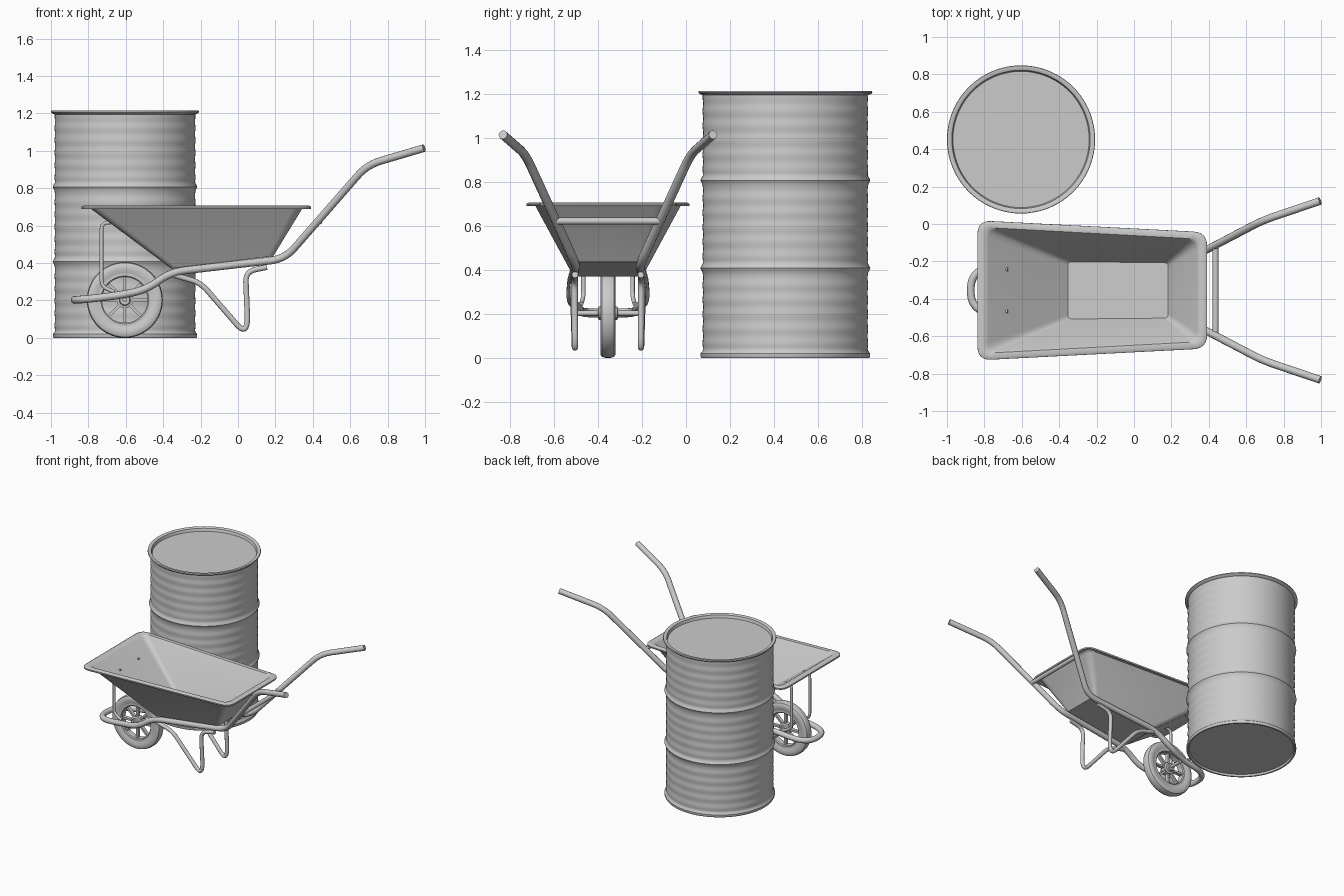
import bpy, bmesh, math
from mathutils import Vector, Matrix

if "Cube" in bpy.data.objects:
    bpy.data.objects.remove(bpy.data.objects["Cube"])

YC = -0.355            # centre line of the wheelbarrow
WHEEL = (-0.605, YC, 0.203)


def finish(name, bm, angle=35):
    bmesh.ops.recalc_face_normals(bm, faces=bm.faces)
    me = bpy.data.meshes.new(name)
    bm.to_mesh(me)
    bm.free()
    me.shade_smooth()
    me.set_sharp_from_angle(angle=math.radians(angle))
    ob = bpy.data.objects.new(name, me)
    bpy.context.collection.objects.link(ob)
    return ob


def loft(bm, rings, closed=False):
    n = len(rings[0])
    pairs = list(zip(rings, rings[1:])) + ([(rings[-1], rings[0])] if closed else [])
    for a, b in pairs:
        for i in range(n):
            j = (i + 1) % n
            bm.faces.new((a[i], a[j], b[j], b[i]))


def lathe(name, profile, centre, segs=64, along_y=False, closed=False):
    """Spin (radius, height) points; open profiles get end caps."""
    bm = bmesh.new()
    rings = [[bm.verts.new((r * math.cos(2 * math.pi * k / segs),
                            r * math.sin(2 * math.pi * k / segs), z))
              for k in range(segs)] for r, z in profile]
    loft(bm, rings, closed)
    if not closed:
        bm.faces.new(rings[0])
        bm.faces.new(rings[-1])
    if along_y:
        bm.transform(Matrix.Rotation(math.pi / 2, 4, 'X'))
    bm.transform(Matrix.Translation(centre))
    return finish(name, bm)


def fillet(pts, r, closed=False, steps=6):
    """Round the corners of a path."""
    pts = [Vector(p) for p in pts]
    n = len(pts)
    out = []
    for i, p in enumerate(pts):
        if not closed and i in (0, n - 1):
            out.append(p)
            continue
        a, b = pts[i - 1] - p, pts[(i + 1) % n] - p
        a = p + a.normalized() * min(r, a.length * 0.48)
        b = p + b.normalized() * min(r, b.length * 0.48)
        for k in range(steps + 1):
            t = k / steps
            out.append(a * (1 - t) ** 2 + p * 2 * t * (1 - t) + b * t * t)
    return out


def tube(name, pts, radius, bend=0.06):
    """Sweep a round section along a path given relative to the centre line."""
    path = [p + Vector((0, YC, 0)) for p in fillet(pts, bend)]
    cu = bpy.data.curves.new(name + "_path", 'CURVE')
    cu.dimensions = '3D'
    cu.bevel_depth = radius
    cu.bevel_resolution = 4
    cu.use_fill_caps = True
    sp = cu.splines.new('POLY')
    sp.points.add(len(path) - 1)
    for q, p in zip(sp.points, path):
        q.co = (*p, 1)
    tmp = bpy.data.objects.new(name + "_path", cu)
    bpy.context.collection.objects.link(tmp)
    bpy.context.view_layer.update()
    bm = bmesh.new()
    me = tmp.to_mesh()
    bm.from_mesh(me)
    tmp.to_mesh_clear()
    bpy.data.objects.remove(tmp)
    return finish(name, bm, 50)


def flip(pts):
    return [(x, -y, z) for x, y, z in pts]


# Oil drum: bottom chime, corrugated wall with two ribs, recessed lid
drum = [(0.02, 0.014), (0.366, 0.014), (0.371, 0.0), (0.382, 0.0), (0.386, 0.008),
        (0.386, 0.02), (0.376, 0.032)]
for k in range(1, 113):
    z = 0.032 + k * 0.0102
    r = 0.3755 + 0.0015 * math.cos(2 * math.pi * z / 0.066)
    for rib in (0.41, 0.81):
        r += 0.011 * math.exp(-((z - rib) / 0.013) ** 2)
    drum.append((r, z))
drum += [(0.376, 1.195), (0.391, 1.201), (0.396, 1.207), (0.394, 1.215), (0.376, 1.215),
         (0.37, 1.211), (0.364, 1.19), (0.02, 1.19)]
lathe("oil_drum", drum, (-0.604, 0.452, 0), 72)


# Tray: lofted rounded trapezoids, from the sloping floor up to the rolled rim
def tray_ring(bm, x0, x1, h0, h1, z0, z1, r):
    loop = [(x0, -h0, z0), (x1, -h1, z1), (x1, h1, z1), (x0, h0, z0)]
    return [bm.verts.new(p + Vector((0, YC, 0))) for p in fillet(loop, r, True)]


bm = bmesh.new()
rings = [tray_ring(bm, *a) for a in (
    (-0.355, 0.185, 0.155, 0.150, 0.375, 0.440, 0.025),
    (-0.370, 0.192, 0.163, 0.156, 0.386, 0.450, 0.030),
    (-0.780, 0.338, 0.328, 0.268, 0.690, 0.690, 0.050),
    (-0.795, 0.350, 0.338, 0.276, 0.701, 0.701, 0.055),
    (-0.822, 0.378, 0.361, 0.298, 0.704, 0.704, 0.065),
    (-0.833, 0.387, 0.370, 0.307, 0.699, 0.699, 0.070),
    (-0.833, 0.387, 0.370, 0.307, 0.690, 0.690, 0.070))]
loft(bm, rings)
bm.faces.new(rings[0])
tray = finish("tray", bm, 40)
sol = tray.modifiers.new("sheet", 'SOLIDIFY')
sol.thickness = 0.008
sol.offset = 0

# Main frame: one tube from handle, round the wheel, to the other handle
side = [(0.995, 0.478, 1.015), (0.69, 0.375, 0.925), (0.25, 0.145, 0.422),
        (-0.36, 0.165, 0.352), (-0.49, 0.172, 0.258), (-0.63, 0.135, 0.228),
        (-0.80, 0.125, 0.208), (-0.873, 0.065, 0.203)]
tube("handle_frame", side + flip(side)[::-1], 0.0205, 0.08)
tube("handle_crossbar", [(0.436, -0.235, 0.622), (0.436, 0.235, 0.622)], 0.016)

# Legs and front tray stays, one per side
leg = [(-0.34, 0.162, 0.335), (-0.20, 0.158, 0.295), (0.025, 0.15, 0.035),
       (0.052, 0.15, 0.07), (0.040, 0.152, 0.355), (0.155, 0.15, 0.378)]
stay = [(-0.66, 0.122, 0.245), (-0.73, 0.112, 0.275), (-0.73, 0.112, 0.612),
        (-0.675, 0.112, 0.618)]
for tag, f in (("left", list), ("right", flip)):
    tube(tag + "_leg", f(leg), 0.0145, 0.055)
    tube(tag + "_tray_stay", f(stay), 0.010, 0.035)

# Wheel: tyre, rim, hub, axle and spokes
lathe("tyre", [(0.143, -0.028), (0.165, -0.035), (0.188, -0.034), (0.198, -0.028),
               (0.203, -0.012), (0.203, 0.012), (0.198, 0.028), (0.188, 0.034),
               (0.165, 0.035), (0.143, 0.028)], WHEEL, 56, True, True)
lathe("wheel_rim", [(0.122, -0.022), (0.128, -0.028), (0.145, -0.028), (0.145, 0.028),
                    (0.128, 0.028), (0.122, 0.022)], WHEEL, 56, True, True)
lathe("hub", [(0.026, -0.045), (0.030, -0.040), (0.030, -0.024), (0.044, -0.020),
              (0.044, 0.020), (0.030, 0.024), (0.030, 0.040), (0.026, 0.045)],
      WHEEL, 32, True)
lathe("axle", [(0.012, -0.14), (0.012, 0.14)], WHEEL, 20, True)
bm = bmesh.new()
for k in range(8):
    m = (Matrix.Translation(WHEEL) @ Matrix.Rotation(k * math.pi / 4, 4, 'Y')
         @ Matrix.Translation((0.082, 0, 0)) @ Matrix.Diagonal((0.09, 0.026, 0.015, 1)))
    bmesh.ops.create_cube(bm, size=1, matrix=m)
finish("spokes", bm)
